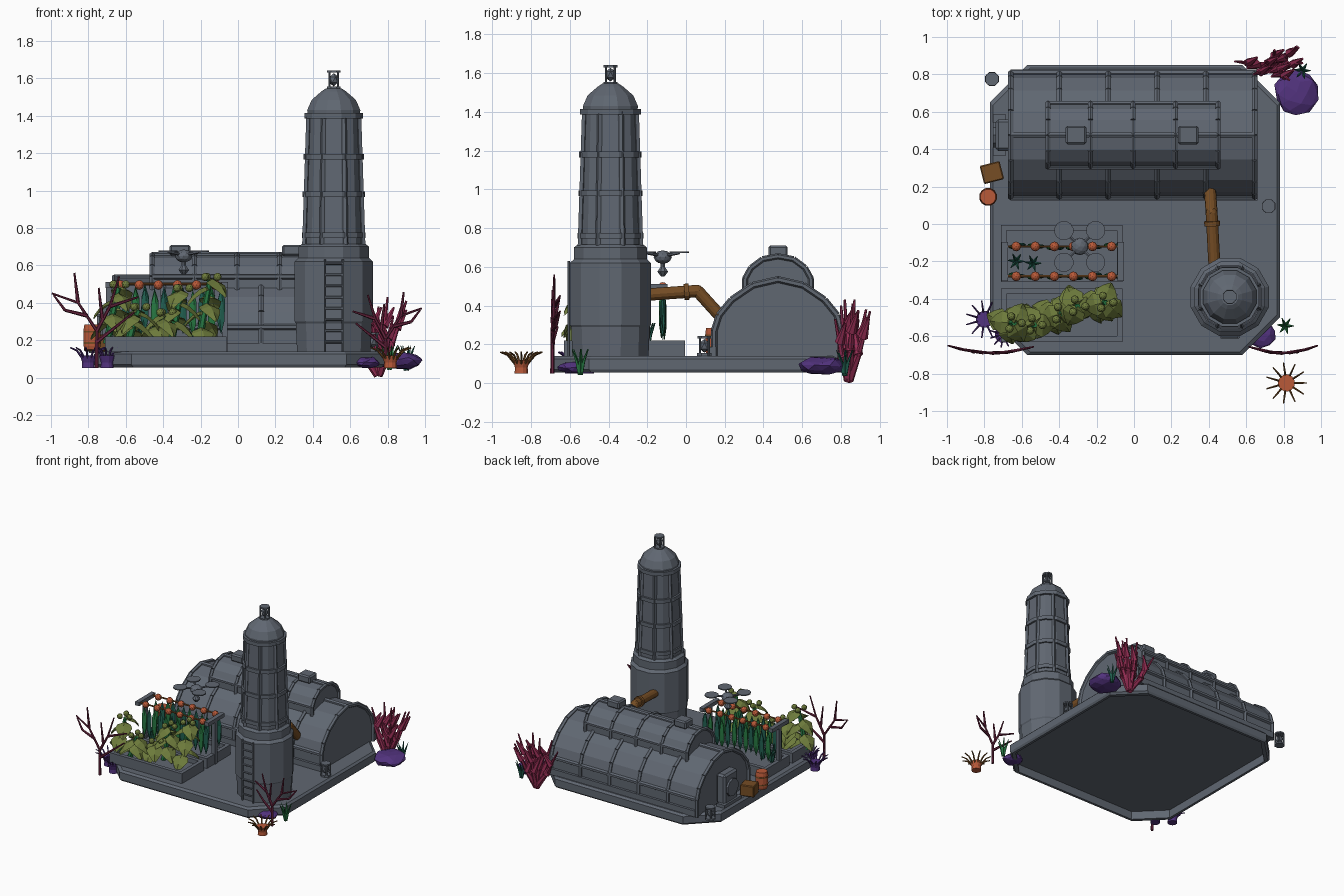
import bpy
import bmesh
import math
import random
from mathutils import Matrix, Vector

if "Cube" in bpy.data.objects:
    bpy.data.objects.remove(bpy.data.objects["Cube"])
rng = random.Random(4)


def material(name, *rgb):
    mat = bpy.data.materials.new(name)
    mat.use_nodes = True
    mat.diffuse_color = (*rgb, 1)
    mat.node_tree.nodes["Principled BSDF"].inputs["Base Color"].default_value = (*rgb, 1)
    return mat


grey = material("slate grey", 0.117, 0.136, 0.167)
olive = material("olive leaf", 0.155, 0.2, 0.045)
green = material("stem green", 0.02, 0.19, 0.055)
teal = material("kelp teal", 0.015, 0.115, 0.08)
purple = material("purple", 0.085, 0.033, 0.21)
crimson = material("crimson coral", 0.29, 0.026, 0.085)
maroon = material("maroon coral", 0.14, 0.018, 0.05)
orange = material("burnt orange", 0.48, 0.1, 0.04)
brown = material("copper brown", 0.18, 0.075, 0.018)


def finish(name, bm, mat):
    bmesh.ops.recalc_face_normals(bm, faces=bm.faces)
    mesh = bpy.data.meshes.new(name)
    bm.to_mesh(mesh)
    bm.free()
    mesh.materials.append(mat)
    obj = bpy.data.objects.new(name, mesh)
    bpy.context.collection.objects.link(obj)
    return obj


def loft(name, rings, mat):
    """Skin closed rings of equal length and cap both ends."""
    bm = bmesh.new()
    loops = [[bm.verts.new(p) for p in ring] for ring in rings]
    for a, b in zip(loops, loops[1:]):
        for i in range(len(a)):
            j = (i + 1) % len(a)
            bm.faces.new((a[i], a[j], b[j], b[i]))
    bm.faces.new(loops[0])
    bm.faces.new(loops[-1])
    return finish(name, bm, mat)


def lathe(name, x, y, profile, mat=grey, n=12):
    turn = [math.tau * (k + 0.5) / n for k in range(n)]
    return loft(name, [[(x + r * math.cos(t), y + r * math.sin(t), z) for t in turn]
                       for r, z in profile], mat)


def boxes(name, items, mat=grey, bevel=0.0, turn=0.0):
    bm = bmesh.new()
    for centre, size in items:
        bmesh.ops.create_cube(bm, size=1, matrix=Matrix.Translation(centre)
                              @ Matrix.Rotation(turn, 4, 'Z') @ Matrix.Diagonal((*size, 1)))
    obj = finish(name, bm, mat)
    if bevel:
        mod = obj.modifiers.new("bevel", 'BEVEL')
        mod.width, mod.segments = bevel, 1


def tubes(name, paths, r0, mat=grey, r1=None, n=6):
    """Straight tapering tubes along each path."""
    r1 = r0 if r1 is None else r1
    bm = bmesh.new()
    for path in paths:
        steps = len(path) - 1
        for i in range(steps):
            a, b = Vector(path[i]), Vector(path[i + 1])
            m = Matrix.Translation((a + b) / 2) @ (b - a).to_track_quat('Z', 'Y').to_matrix().to_4x4()
            bmesh.ops.create_cone(bm, cap_ends=True, segments=n, depth=(b - a).length, matrix=m,
                                  radius1=r0 + (r1 - r0) * i / steps,
                                  radius2=r0 + (r1 - r0) * (i + 1) / steps)
    return finish(name, bm, mat)


def blobs(name, centres, scale, mat, detail=1, jitter=0.0):
    bm = bmesh.new()
    for c in centres:
        bmesh.ops.create_icosphere(bm, subdivisions=detail, radius=1,
                                   matrix=Matrix.Translation(c) @ Matrix.Diagonal((*scale, 1)))
    for v in bm.verts:
        v.co += Vector([rng.uniform(-jitter, jitter) for _ in range(3)])
    return finish(name, bm, mat)


def lantern(name, x, y, z):
    lathe(name + "_base", x, y, [(0.04, z), (0.04, z + 0.015)], n=8)
    lathe(name + "_cap", x, y, [(0.038, z + 0.09), (0.038, z + 0.102)], n=8)
    tubes(name + "_posts", [[(x + a, y + b, z), (x + a, y + b, z + 0.095)]
                            for a in (-0.023, 0.023) for b in (-0.023, 0.023)], 0.006)
    blobs(name + "_bulb", [(x, y, z + 0.052)], (0.03, 0.03, 0.035), grey)


# Platform with cut corners and a hollow underside
def slab(z, inset):
    h, c = 0.775 - inset, 0.2
    pts = []
    for sx, sy in ((1, 1), (-1, 1), (-1, -1), (1, -1)):
        pair = [(sx * h, sy * (h - c)), (sx * (h - c), sy * h)]
        pts += pair if sx * sy > 0 else pair[::-1]
    return [(x + 0.005, y + 0.075, z) for x, y in pts]


loft("platform", [slab(0.12, 0.03), slab(0.055, 0.03), slab(0.055, 0.01), slab(0.07, 0),
                  slab(0.125, 0), slab(0.14, 0.015)], grey)


# Arched hall with raised roof vent
def arch(half):
    return [(0.475 + s * y, z) for s, pts in ((-1, half), (1, half[-2::-1])) for y, z in pts]


hall = arch([(0.33, 0.13), (0.33, 0.27), (0.305, 0.35), (0.24, 0.43), (0.13, 0.505), (0, 0.535)])
vent = arch([(0.17, 0.42), (0.17, 0.54), (0.14, 0.595), (0.08, 0.64), (0, 0.655)])
for name, prof, x0, x1, bays, r in (("hall", hall, -0.66, 0.645, 5, 0.017),
                                    ("roof_vent", vent, -0.46, 0.45, 4, 0.015)):
    loft(name, [[(x, y, z) for y, z in prof] for x in (x0, x1)], grey)
    tubes(name + "_ribs", [[(x0 + (x1 - x0) * i / bays, y, z) for y, z in prof]
                           for i in range(bays + 1)], r)
    rails = [prof[1], prof[len(prof) // 2], prof[-2]]
    tubes(name + "_rails", [[(x0, y, z), (x1, y, z)] for y, z in rails], r)
boxes("hall_sills", [((0, y, 0.16), (1.32, 0.03, 0.05)) for y in (0.14, 0.81)])
boxes("roof_hatches", [((x, 0.475, 0.68), (0.11, 0.1, 0.06)) for x in (-0.31, 0.29)], bevel=0.01)
boxes("hatch_frame", [((-0.7, 0.475, 0.27), (0.08, 0.17, 0.24))], bevel=0.015)
tubes("hatch_wheel", [[(-0.73, 0.475, 0.27), (-0.755, 0.475, 0.27)]], 0.07, n=10)
boxes("door_step", [((-0.72, 0.475, 0.15), (0.07, 0.22, 0.03))])

# Tower
TX, TY = 0.512, -0.39
lathe("tower_base", TX, TY, [(0.203, 0.13), (0.21, 0.29), (0.216, 0.3), (0.216, 0.62), (0.195, 0.64),
                             (0.195, 0.7), (0.175, 0.715)])
lathe("tower_shaft", TX, TY, [(0.168, 0.7), (0.144, 1.4), (0.147, 1.43), (0.122, 1.485),
                              (0.068, 1.53), (0.045, 1.545)])
for z, r in ((0.76, 0.177), (0.98, 0.172), (1.18, 0.167), (1.4, 0.163)):
    lathe("tower_band", TX, TY, [(r, z - 0.015), (r, z + 0.015)])
ring = [(math.cos(a), math.sin(a)) for a in (math.tau * (k + 0.5) / 8 for k in range(8))]
tubes("tower_ribs", [[(TX + 0.169 * c, TY + 0.169 * s, 0.71), (TX + 0.145 * c, TY + 0.145 * s, 1.4)]
                     for c, s in ring], 0.014, n=4)
lantern("tower_lantern", TX, TY, 1.54)
lantern("side_lantern", 0.72, 0.095, 0.14)
lantern("corner_lantern", -0.76, 0.775, 0.13)
tubes("ladder", [[(x, -0.605, 0.14), (x, -0.605, 0.63)] for x in (0.465, 0.56)]
      + [[(0.465, -0.605, 0.19 + 0.06 * i), (0.56, -0.605, 0.19 + 0.06 * i)] for i in range(8)], 0.007)

# Copper pipe
tubes("pipe", [[(0.43, -0.22, 0.455), (0.415, 0.06, 0.475), (0.405, 0.2, 0.32)]], 0.032, brown, n=12)
blobs("pipe_elbow", [(0.415, 0.06, 0.475)], (0.032, 0.032, 0.032), brown, 2)
tubes("pipe_collar", [[(0.418, -0.01, 0.47), (0.417, 0.015, 0.472)]], 0.042, brown, n=12)

# Planters
for name, y0, y1 in (("front_planter", -0.63, -0.345), ("back_planter", -0.31, -0.005)):
    mid, deep = (y0 + y1) / 2, y1 - y0
    boxes(name, [((-0.387, mid, 0.16), (0.62, deep - 0.02, 0.05))]
          + [((-0.387, y, 0.18), (0.65, 0.03, 0.08)) for y in (y0 + 0.015, y1 - 0.015)]
          + [((x, mid, 0.18), (0.03, deep - 0.06, 0.08)) for x in (-0.697, -0.077)])

# T-shaped trellis frames with hanging kelp and fruit
rows = (-0.28, -0.12)
ends = (-0.69, -0.07)
boxes("trellis_frames", [((x, -0.2, 0.32), (0.03, 0.03, 0.36)) for x in ends]
      + [((x, -0.2, 0.495), (0.035, 0.21, 0.03)) for x in ends])
tubes("trellis_lines", [[(ends[0], y, 0.5), (ends[1], y, 0.5)] for y in rows], 0.007, brown)
slots = [-0.63 + 0.102 * i for i in range(6)]
blobs("trellis_fruit", [(x, y, 0.495) for x in slots for y in rows], (0.026, 0.026, 0.026), orange, 2)
for shift, mat in ((0, green), (0.05, teal)):
    blobs("hanging_kelp", [(x + shift - 0.02, y + rng.uniform(-0.01, 0.01), 0.36 + rng.uniform(-0.02, 0.02))
                           for x in slots for y in rows], (0.024, 0.012, 0.125), mat)


# Broad-leaved plants
def leaf(bm, base, ang, length, width, drop):
    out, side = Vector((math.cos(ang), math.sin(ang), 0)), Vector((-math.sin(ang), math.cos(ang), 0))
    spans = [[bm.verts.new(base + out * length * t + side * width * w * s
                           - Vector((0, 0, drop * t * t + 0.02 * abs(s)))) for s in (-1, 0, 1)]
             for t, w in ((0, 0.05), (0.15, 0.4), (0.45, 0.5), (0.75, 0.3), (1, 0.03))]
    for a, b in zip(spans, spans[1:]):
        for i in range(2):
            bm.faces.new((a[i], a[i + 1], b[i + 1], b[i]))


leaves, stems, fruit = bmesh.new(), [], []
for x, y, top in ((-0.64, -0.53, 0.48), (-0.53, -0.54, 0.36), (-0.39, -0.48, 0.33),
                  (-0.3, -0.44, 0.46), (-0.15, -0.42, 0.52)):
    stems.append([(x - 0.06, y, 0.18), (x - 0.03, y, (0.2 + top) / 2), (x, y, top)])
    for k in range(7):
        t = k / 6
        leaf(leaves, Vector((x - 0.05 * (1 - t), y, 0.27 + (top - 0.26) * t)), k * 2.2 + x * 9,
             0.115, 0.125, 0.085)
    fruit += [(x + 0.04 * math.cos(a), y + 0.04 * math.sin(a), top + 0.018) for a in (0, 2, 4)]
finish("broad_leaves", leaves, olive)
tubes("plant_stems", stems, 0.022, green, 0.014)
blobs("plant_buds", fruit, (0.022, 0.022, 0.022), olive, 2)

# Hovering drone
DX, DY = -0.29, -0.12
blobs("drone_body", [(DX, DY, 0.65)], (0.047, 0.047, 0.035), grey, 2)
lathe("drone_sensor", DX, DY, [(0.01, 0.55), (0.03, 0.575), (0.012, 0.6), (0.012, 0.64)], n=8)
arms = [(DX + a, DY + b) for a in (-0.085, 0.085) for b in (-0.085, 0.085)]
tubes("drone_arms", [[(DX, DY, 0.655), (x, y, 0.672)] for x, y in arms], 0.008)
for x, y in arms:
    lathe("drone_rotor", x, y, [(0.052, 0.672), (0.052, 0.68)])

# Barrel and crate
lathe("barrel", -0.78, 0.145, [(0.042, 0.15), (0.047, 0.17), (0.047, 0.26), (0.042, 0.285)], orange, 12)
for z in (0.185, 0.245):
    lathe("barrel_hoop", -0.78, 0.145, [(0.049, z - 0.005), (0.049, z + 0.005)], brown, 12)
boxes("crate", [((-0.76, 0.275, 0.185), (0.11, 0.1, 0.09))], brown, 0.006, 0.25)

# Flat fan corals
fan = [[(0, 0), (0, 0.2), (-0.1, 0.35), (-0.24, 0.4)], [(-0.1, 0.35), (-0.12, 0.51)],
       [(-0.05, 0.28), (-0.17, 0.31), (-0.23, 0.39)], [(0, 0.2), (0.07, 0.33), (0.12, 0.49)],
       [(0.07, 0.33), (0.22, 0.38)], [(0, 0.14), (0.1, 0.22), (0.2, 0.3)], [(0.03, 0.26), (0.01, 0.43)]]
for cx, size in ((-0.755, 1), (0.79, -0.8)):
    tubes("fan_coral", [[(cx + u * size, -0.69 + u * u * 0.7, 0.05 + w * abs(size)) for u, w in p]
                        for p in fan], 0.011, maroon, 0.005)

# Branching coral
branches = []
root = Vector((0.75, 0.84, 0.015))
for tip in ((0.54, 0.87, 0.36), (0.64, 0.8, 0.4), (0.7, 0.87, 0.43), (0.75, 0.93, 0.38),
            (0.8, 0.82, 0.43), (0.87, 0.95, 0.37), (0.9, 0.86, 0.41), (0.83, 0.77, 0.33)):
    tip = Vector(tip)
    knee = root.lerp(tip, 0.45) - Vector((0, 0, 0.03))
    fork = knee.lerp(tip, 0.4)
    branches += [[root, knee, tip], [fork, fork + Vector((0.05, 0.03, 0.1))],
                 [knee, knee + Vector((-0.05, -0.02, 0.13))]]
tubes("branching_coral", branches, 0.026, crimson, 0.006, 6)

# Rocks
blobs("large_rock", [(0.87, 0.7, 0.09)], (0.118, 0.125, 0.05), purple, 2, 0.008)
blobs("small_rock", [(0.68, -0.59, 0.08)], (0.08, 0.075, 0.03), purple, 2, 0.004)

# Anemones
for x, y, r, mat, tip in ((0.815, -0.85, 0.11, orange, brown), (-0.8, -0.51, 0.1, purple, purple),
                          (-0.7, -0.59, 0.07, purple, purple)):
    lathe("anemone_body", x, y, [(0.036, 0.05), (0.034, 0.08), (0.046, 0.118)], mat, 12)
    tubes("anemone_tentacles", [[(x + q * r * math.cos(a), y + q * r * math.sin(a), z)
                                 for q, z in ((0.3, 0.1), (0.65, 0.145), (1, 0.16))]
                                for a in (math.tau * k / 11 for k in range(11))], 0.007, tip, 0.004)

# Sea grass tufts
for x, y, z, mat in ((0.81, -0.545, 0.045, green), (0.9, 0.82, 0.04, teal),
                     (-0.63, -0.2, 0.18, teal), (-0.54, -0.21, 0.18, teal)):
    tubes("sea_grass", [[(x, y, z), (x + 0.02 * math.cos(a), y + 0.02 * math.sin(a), z + 0.07),
                         (x + 0.045 * math.cos(a), y + 0.045 * math.sin(a), z + 0.13)]
                        for a in range(6)], 0.014, mat, 0.002, 4)
